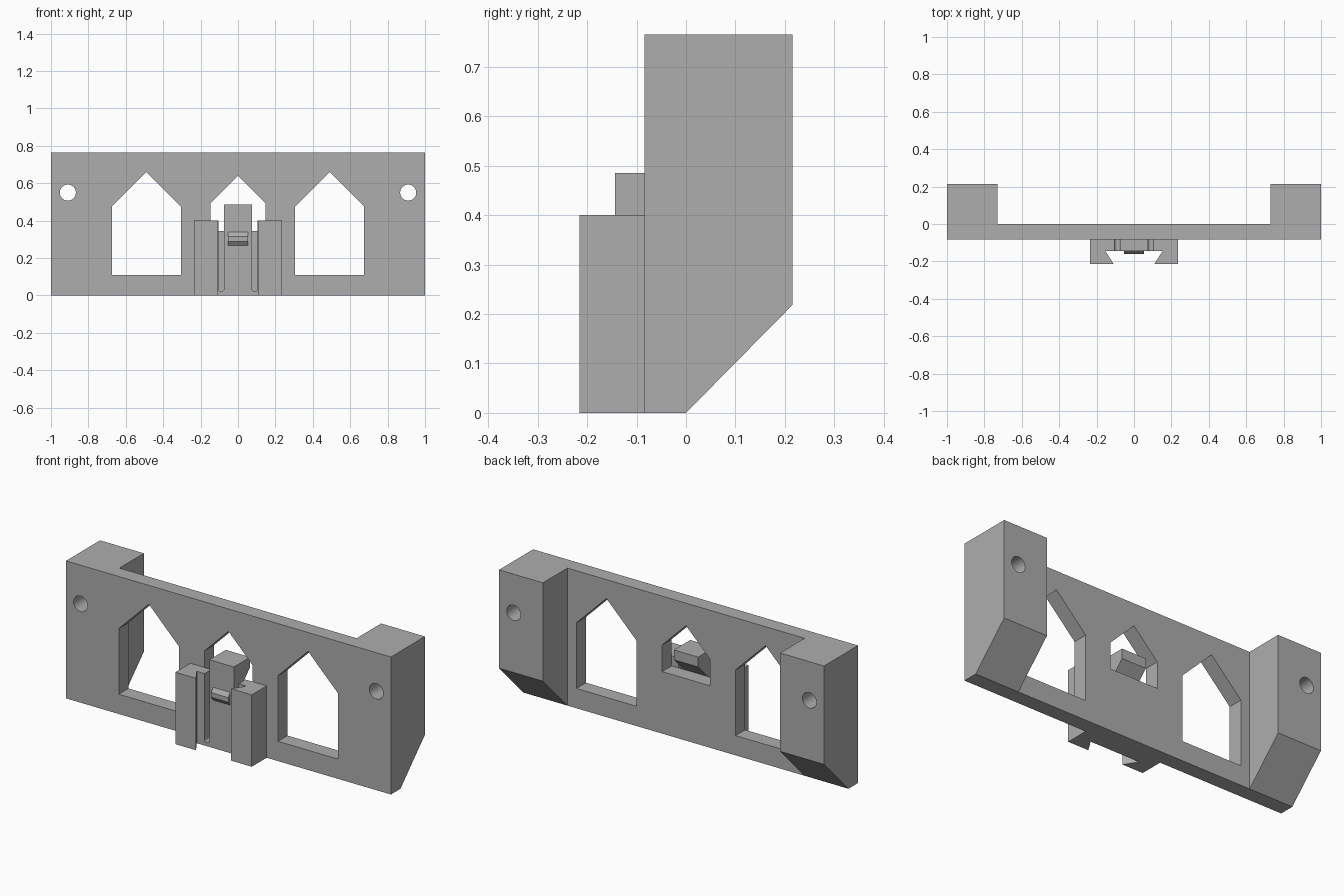
import bpy, bmesh, math
from mathutils import Vector

cube = bpy.data.objects.get("Cube")
if cube:
    bpy.data.objects.remove(cube, do_unlink=True)

grey = bpy.data.materials.new("mid_grey")
grey.use_nodes = True
colour = (0.42, 0.42, 0.42, 1)
grey.diffuse_color = colour
grey.node_tree.nodes["Principled BSDF"].inputs["Base Color"].default_value = colour


def prism(name, points, axis, start, end):
    """Extrude a closed 2D outline along one axis, from start to end."""
    def place(p, d):
        a, b = p
        return {"x": (d, a, b), "y": (a, d, b), "z": (a, b, d)}[axis]
    bm = bmesh.new()
    face = bm.faces.new([bm.verts.new(place(p, start)) for p in points])
    ext = bmesh.ops.extrude_face_region(bm, geom=[face])
    moved = [v for v in ext["geom"] if isinstance(v, bmesh.types.BMVert)]
    bmesh.ops.translate(bm, verts=moved, vec=Vector(place((0, 0), end - start)))
    bmesh.ops.recalc_face_normals(bm, faces=bm.faces)
    mesh = bpy.data.meshes.new(name)
    bm.to_mesh(mesh)
    bm.free()
    mesh.materials.append(grey)
    obj = bpy.data.objects.new(name, mesh)
    bpy.context.collection.objects.link(obj)
    return obj


def cut(obj, cutter):
    """Subtract the cutter for good and discard it."""
    mod = obj.modifiers.new("cut", "BOOLEAN")
    mod.operation = "DIFFERENCE"
    mod.solver = "EXACT"
    mod.object = cutter
    cutter.hide_render = True
    bpy.context.view_layer.objects.active = obj
    bpy.ops.object.modifier_apply(modifier=mod.name)
    bpy.data.objects.remove(cutter, do_unlink=True)


def arc(cx, cz, r, a0, a1, n):
    angles = [math.radians(a0 + (a1 - a0) * i / n) for i in range(n + 1)]
    return [(cx + r * math.cos(a), cz + r * math.sin(a)) for a in angles]


def house(cx, half, low, shoulder):
    """Window outline with a 45 degree gable."""
    return [(cx - half, low), (cx + half, low), (cx + half, shoulder),
            (cx, shoulder + half), (cx - half, shoulder)]


TOP, FRONT, BACK, POST = 0.765, -0.084, 0.215, 0.73
CLIP = -0.144  # front of the clip

# Back plate with three gabled windows
plate = prism("back_plate", [(-POST, 0), (POST, 0), (POST, TOP), (-POST, TOP)],
              "y", FRONT, 0)
for cx, half, low, shoulder in ((-0.49, 0.185, 0.11, 0.475),
                                (0.49, 0.185, 0.11, 0.475),
                                (0, 0.147, 0.345, 0.493)):
    cut(plate, prism("window_cutter", house(cx, half, low, shoulder), "y", -0.3, 0.3))

# Chamfered end posts with screw holes, and dovetail rails
post_side = [(FRONT, 0), (0, 0), (BACK, 0.218), (BACK, TOP), (FRONT, TOP)]
rail_plan = [(0.235, FRONT), (0.235, -0.215), (0.108, -0.215),
             (0.153, CLIP), (0.153, FRONT)]
for s, side in ((1, "left"), (-1, "right")):
    post = prism(side + "_end_post", post_side, "x", s * POST, s)
    hole = arc(s * 0.91, 0.55, 0.043, 0, 360, 32)[:-1]
    cut(post, prism("hole_cutter", hole, "y", -0.3, 0.4))
    bpy.ops.object.select_all(action="DESELECT")
    post.select_set(True)
    bpy.context.view_layer.objects.active = post
    bpy.ops.object.shade_smooth_by_angle(angle=math.radians(30))
    prism(side + "_rail", [(s * x, y) for x, y in rail_plan], "z", 0, 0.4)

# Clip web: side strips, two round-ended slots and the central tongue
half = [(0.153, 0), (0.153, 0.4), (0.105, 0.4)]
half += arc(0.09, 0.035, 0.015, 0, -180, 10)
half += [(0.075, 0.485)]
prism("clip_web", half + [(-x, z) for x, z in reversed(half)], "y", CLIP, FRONT)

# Thumb hook reaching back through the middle window
hook = [(FRONT, 0.345), (0, 0.43), (0, 0.485), (FRONT, 0.485)]
prism("tongue_hook", hook, "x", -0.075, 0.075)

# Small catch on the front of the tongue
catch = [(CLIP, 0.267), (-0.161, 0.289), (-0.161, 0.315), (CLIP, 0.338)]
prism("tongue_catch", catch, "x", -0.053, 0.053)
